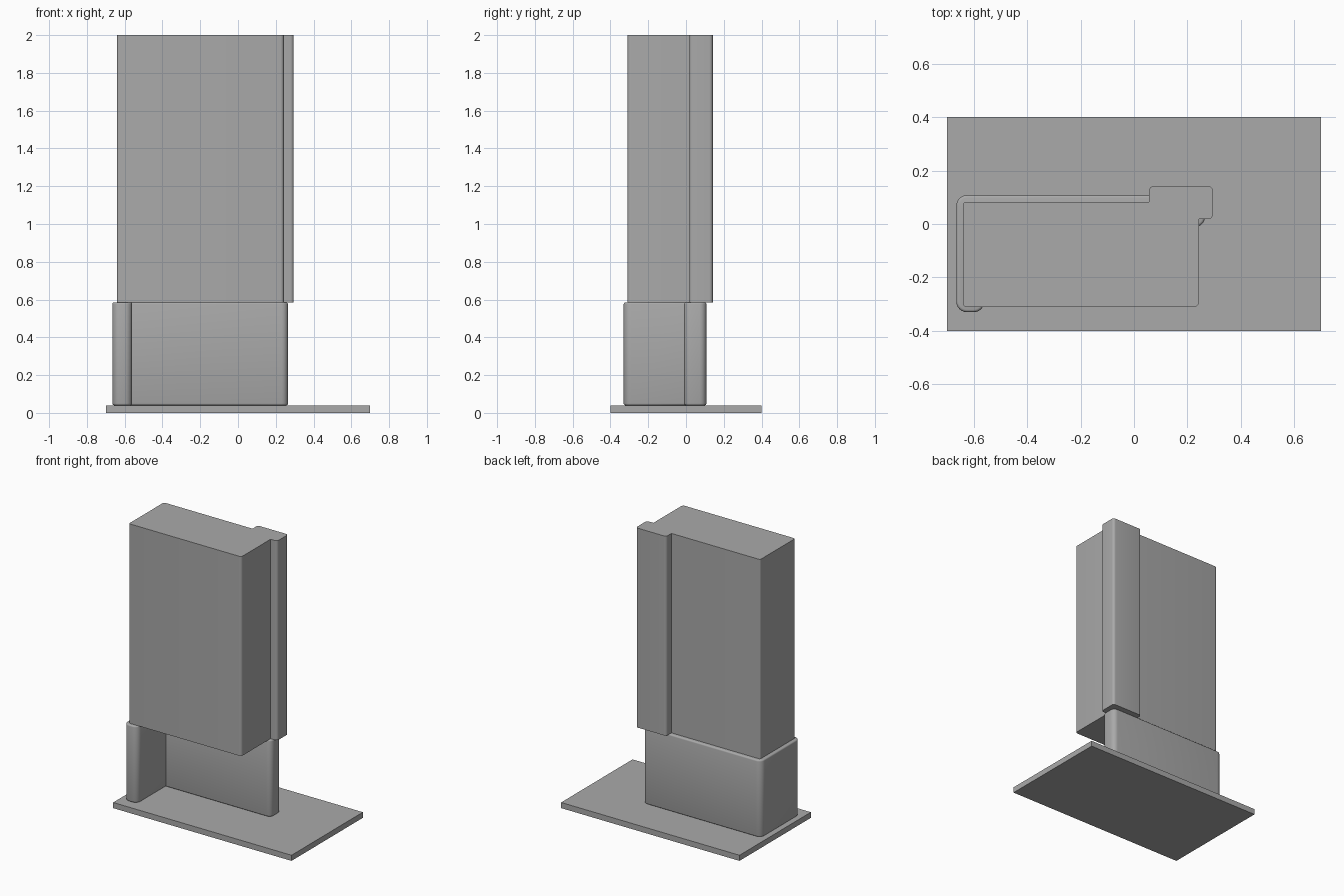
import bpy, bmesh, math
from mathutils import Vector

cube = bpy.data.objects.get("Cube")
if cube:
    bpy.data.objects.remove(cube, do_unlink=True)

grey = bpy.data.materials.new("plain_grey")
grey.use_nodes = True
colour = (0.4, 0.4, 0.4, 1)
grey.diffuse_color = colour
grey.node_tree.nodes["Principled BSDF"].inputs["Base Color"].default_value = colour


def rounded(corners, steps=6):
    """Outline from (x, y, radius) right-angled corners, each replaced by an arc."""
    outline = []
    for i, (x, y, r) in enumerate(corners):
        p = Vector((x, y))
        if r == 0:
            outline.append(p)
            continue
        before = (Vector(corners[i - 1][:2]) - p).normalized()
        after = (Vector(corners[(i + 1) % len(corners)][:2]) - p).normalized()
        centre = p + (before + after) * r
        for k in range(steps + 1):
            a = math.pi / 2 * k / steps
            outline.append(centre - after * r * math.cos(a) - before * r * math.sin(a))
    return outline


def prism(name, corners, bottom, top, edge=0):
    """Extrude an outline upward, optionally rounding its top and bottom rims."""
    bm = bmesh.new()
    face = bm.faces.new([bm.verts.new((p.x, p.y, bottom)) for p in rounded(corners)])
    grown = bmesh.ops.extrude_face_region(bm, geom=[face], use_keep_orig=True)
    raised = [g for g in grown["geom"] if isinstance(g, bmesh.types.BMVert)]
    bmesh.ops.translate(bm, verts=raised, vec=(0, 0, top - bottom))
    bmesh.ops.recalc_face_normals(bm, faces=bm.faces)
    if edge:
        rims = [e for e in bm.edges if abs(e.verts[0].co.z - e.verts[1].co.z) < 1e-5]
        bmesh.ops.bevel(bm, geom=rims, offset=edge, segments=3, profile=0.5, affect='EDGES')
    mesh = bpy.data.meshes.new(name)
    bm.to_mesh(mesh)
    bm.free()
    mesh.materials.append(grey)
    obj = bpy.data.objects.new(name, mesh)
    bpy.context.collection.objects.link(obj)
    bpy.ops.object.select_all(action='DESELECT')
    obj.select_set(True)
    bpy.context.view_layer.objects.active = obj
    bpy.ops.object.shade_smooth_by_angle(angle=math.radians(32))
    return obj


# Flat ground slab
prism("base_slab", [(-0.7, -0.4, 0), (0.7, -0.4, 0), (0.7, 0.4, 0), (-0.7, 0.4, 0)], 0, 0.04)

# L-shaped lower wall with rounded ends
prism("lower_wall", [
    (-0.665, -0.33, 0.04), (-0.56, -0.33, 0.04), (-0.56, -0.01, 0),
    (0.265, -0.01, 0.035), (0.265, 0.108, 0.035), (-0.665, 0.108, 0.04),
], 0.04, 0.585, edge=0.01)

# Tall upper block with the projecting rear column
prism("upper_tower", [
    (-0.64, -0.31, 0.012), (0.243, -0.31, 0.018), (0.243, 0.018, 0),
    (0.295, 0.018, 0.018), (0.295, 0.142, 0.018), (0.056, 0.142, 0.018),
    (0.056, 0.083, 0), (-0.64, 0.083, 0.012),
], 0.585, 2.0)
